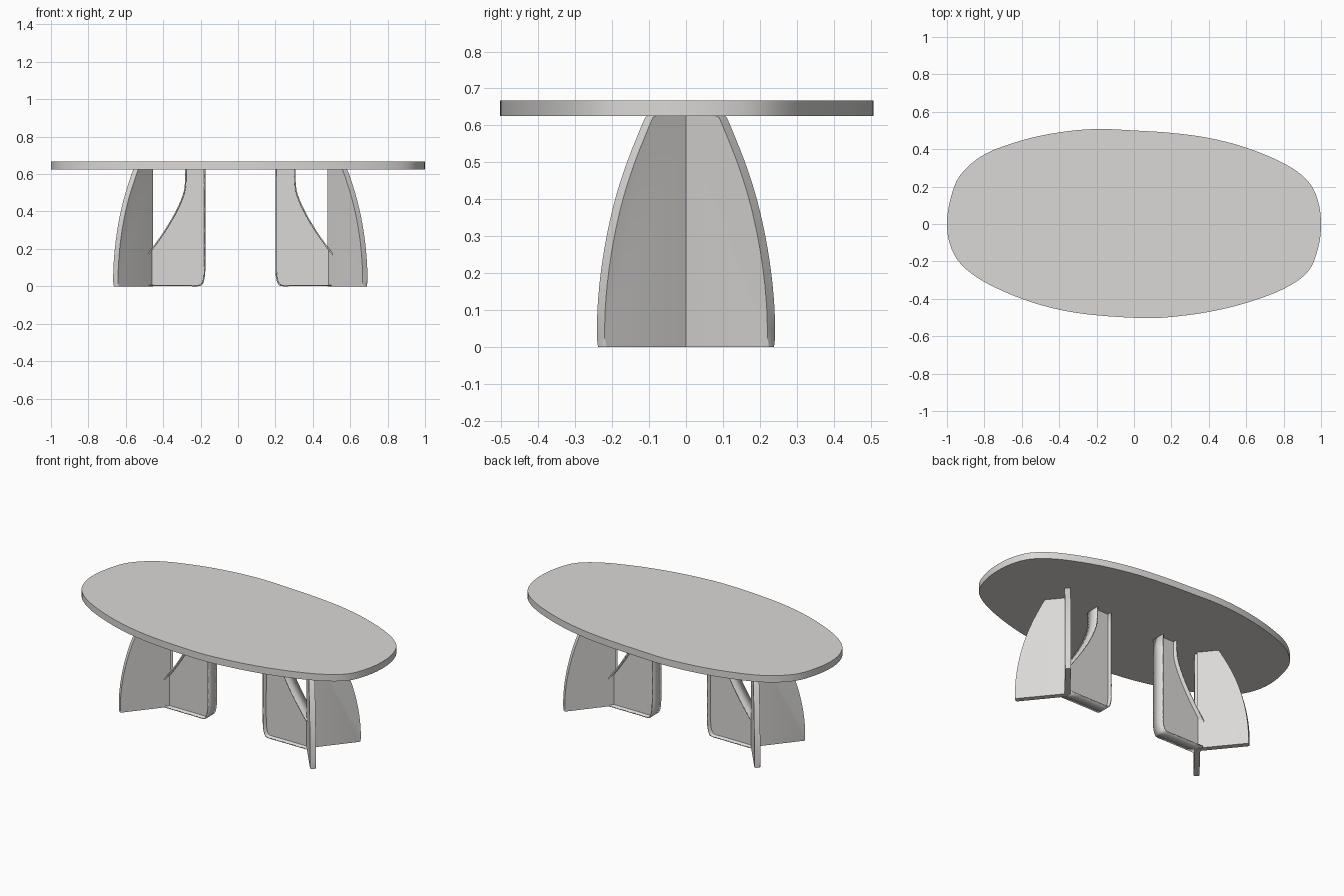
import bpy, bmesh, math
from mathutils import Vector

if "Cube" in bpy.data.objects:
    bpy.data.objects.remove(bpy.data.objects["Cube"])

mat = bpy.data.materials.new("warm light grey")
mat.diffuse_color = (0.70, 0.69, 0.675, 1)
mat.use_nodes = True
mat.node_tree.nodes["Principled BSDF"].inputs["Base Color"].default_value = mat.diffuse_color


def smooth_path(pts, n=4, closed=False):
    """Catmull-Rom curve through 2D points."""
    out, m = [], len(pts)
    for i in range(m if closed else m - 1):
        ids = [(i + k) % m if closed else min(max(i + k, 0), m - 1) for k in (-1, 0, 1, 2)]
        a, b, c, d = (Vector(pts[j]) for j in ids)
        for k in range(n):
            t = k / n
            out.append(0.5 * (2 * b + (c - a) * t + (2 * a - 5 * b + 4 * c - d) * t * t
                              + (3 * b - a - 3 * c + d) * t ** 3))
    if not closed:
        out.append(Vector(pts[-1]))
    return out


def prism(bm, pts):
    """Solid from a list of (bottom point, top point) pairs."""
    lo = [bm.verts.new(p) for p, _ in pts]
    hi = [bm.verts.new(q) for _, q in pts]
    bm.faces.new(lo)
    bm.faces.new(hi)
    for i in range(len(lo)):
        j = (i + 1) % len(lo)
        bm.faces.new((lo[i], lo[j], hi[j], hi[i]))
    return lo, hi


def finish(bm, name):
    bmesh.ops.recalc_face_normals(bm, faces=bm.faces)
    me = bpy.data.meshes.new(name)
    bm.to_mesh(me)
    bm.free()
    ob = bpy.data.objects.new(name, me)
    bpy.context.collection.objects.link(ob)
    me.materials.append(mat)
    bpy.ops.object.select_all(action='DESELECT')
    ob.select_set(True)
    bpy.context.view_layer.objects.active = ob
    bpy.ops.object.shade_smooth_by_angle(angle=math.radians(35))
    return ob


# Table top: slightly skewed rounded oval
outline = [(1, 0), (0.982, 0.13), (0.925, 0.235), (0.8, 0.325), (0.6, 0.408), (0.4, 0.46),
           (0.2, 0.487), (0, 0.5), (-0.2, 0.508), (-0.4, 0.49), (-0.6, 0.447), (-0.8, 0.372),
           (-0.93, 0.26), (-0.982, 0.13), (-1, 0), (-0.982, -0.115), (-0.925, -0.215),
           (-0.8, -0.31), (-0.6, -0.4), (-0.4, -0.458), (-0.2, -0.488), (0.05, -0.503),
           (0.2, -0.497), (0.4, -0.47), (0.6, -0.422), (0.8, -0.347), (0.93, -0.255), (0.984, -0.13)]
bm = bmesh.new()
prism(bm, [((p.x, p.y, 0.625), (p.x, p.y, 0.667)) for p in smooth_path(outline, 4, True)])
finish(bm, "table_top")

# Leg measurements (right-hand leg)
T = 0.0335                                    # fin thickness
D, N = (0.63, 0.777), (0.777, -0.63)          # outer fin direction and normal in plan
JOINT = 0.492
fin_edge = smooth_path([(0.242, 0), (0.240, 0.1), (0.231, 0.2), (0.215, 0.3), (0.192, 0.4),
                        (0.160, 0.5), (0.120, 0.6), (0.108, 0.626)], 3)
cut = smooth_path([(0.510, 0.165), (0.485, 0.198), (0.42, 0.29), (0.36, 0.39), (0.316, 0.49),
                   (0.305, 0.56), (0.305, 0.626)], 3)
inner = smooth_path([(0.203, 0.626), (0.203, 0.3), (0.203, 0.1), (0.207, 0.045), (0.217, 0.014),
                     (0.235, 0.004), (0.3, 0.004), (0.5, 0.004)], 3)

for label, sx, shift in (("right", 1, 0.0), ("left", -1, 0.025)):
    def P(x, y, z):
        return (sx * x + shift, y, z)

    # Two curved outer fins spreading from the joint
    for side, sy in (("front", -1), ("back", 1)):
        prof = [(0, 0)] + [((p.x - 0.0106) / D[1], p.y) for p in fin_edge] + [(0, 0.626)]
        pairs = []
        for s, z in prof:
            pairs.append(tuple(P(JOINT + s * D[0] + h * N[0], sy * (s * D[1] + h * N[1]), z)
                               for h in (-T / 2, T / 2)))
        bm = bmesh.new()
        lo, hi = prism(bm, pairs)
        bm.edges.ensure_lookup_table()
        rim = [bm.edges.get((r[i], r[i + 1])) for r in (lo, hi) for i in range(1, len(r) - 2)]
        bmesh.ops.bevel(bm, geom=rim, offset=0.009, segments=3, profile=0.5, affect='EDGES')
        finish(bm, f"{label}_{side}_outer_fin")

    # Web of the inner fin
    bm = bmesh.new()
    prism(bm, [(P(p.x, -T / 2, p.y), P(p.x, T / 2, p.y)) for p in list(cut) + list(inner)])
    finish(bm, f"{label}_inner_web")

    # Thin flanges that follow the web's edges
    for part, path in (("cutout", cut), ("edge", inner)):
        bm = bmesh.new()
        rows = [[bm.verts.new(P(p.x, y, p.y)) for y in (-0.042, 0.042)] for p in path]
        for a, b in zip(rows, rows[1:]):
            bm.faces.new((a[0], a[1], b[1], b[0]))
        ob = finish(bm, f"{label}_{part}_flange")
        mod = ob.modifiers.new("thickness", 'SOLIDIFY')
        mod.thickness = 0.007
        mod.offset = 0
